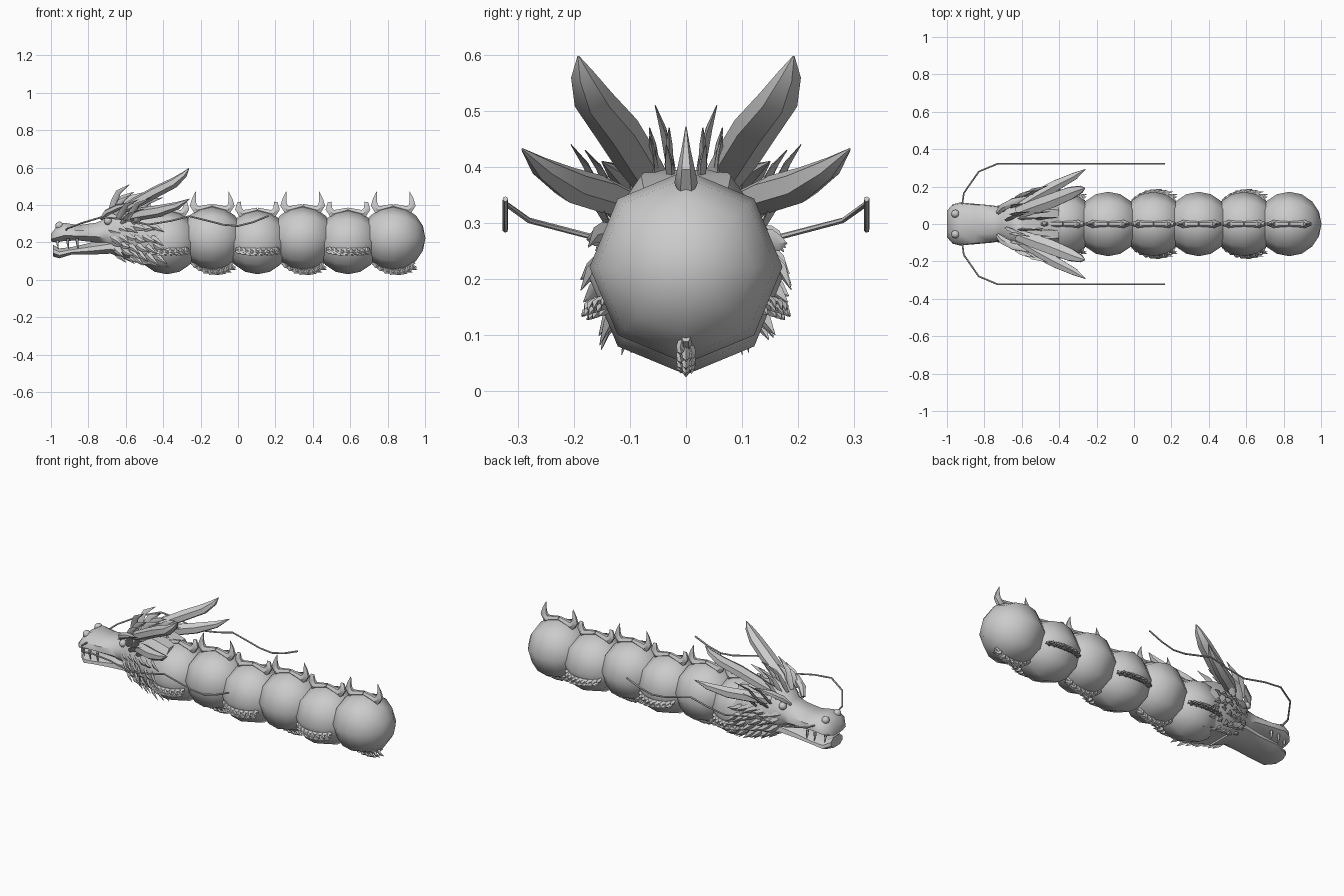
import bpy, bmesh, math, random
from mathutils import Vector, Matrix

if "Cube" in bpy.data.objects:
    bpy.data.objects.remove(bpy.data.objects["Cube"])

random.seed(4)


def finish(bm, name, angle=45):
    bmesh.ops.recalc_face_normals(bm, faces=bm.faces)
    me = bpy.data.meshes.new(name)
    bm.to_mesh(me)
    bm.free()
    ob = bpy.data.objects.new(name, me)
    bpy.context.collection.objects.link(ob)
    bpy.ops.object.select_all(action='DESELECT')
    bpy.context.view_layer.objects.active = ob
    ob.select_set(True)
    bpy.ops.object.shade_smooth_by_angle(angle=math.radians(angle))
    return ob


def loft(bm, rings):
    vs = [[bm.verts.new(p) for p in r] for r in rings]
    n = len(vs[0])
    for a, b in zip(vs, vs[1:]):
        for i in range(n):
            bm.faces.new((a[i], a[(i + 1) % n], b[(i + 1) % n], b[i]))
    bm.faces.new(vs[0])
    bm.faces.new(vs[-1])


def sweep(bm, pts, sizes, wide=(0, 0, 1), sides=6):
    """Tapered tube; sizes are (half width along 'wide', half thickness)."""
    pts = [Vector(p) for p in pts]
    rings = []
    for i, p in enumerate(pts):
        t = (pts[min(i + 1, len(pts) - 1)] - pts[max(i - 1, 0)]).normalized()
        h = t.cross(Vector(wide)).normalized()
        w = h.cross(t)
        a, b = sizes[i]
        rings.append([p + w * a * math.cos(2 * math.pi * k / sides)
                      + h * b * math.sin(2 * math.pi * k / sides) for k in range(sides)])
    loft(bm, rings)


def feather(bm, base, mid, tip, width, wide):
    sweep(bm, [base, (Vector(base) + Vector(mid)) / 2, mid, tip],
          [(width * .7, .006), (width, .008), (width * .75, .006), (.001, .001)], wide, 4)


def box_ring(x, w, z0, z1):
    h = z1 - z0
    half = [(.55 * w, z0), (w, z0 + .3 * h), (.95 * w, z0 + .65 * h), (.5 * w, z1)]
    return [Vector((x, y, z)) for y, z in half] + [Vector((x, -y, z)) for y, z in half[::-1]]


# Body spheres, dorsal spikes and feathered fins
R = .172
for i in range(6):
    even = i % 2
    c = Vector((-.38 + .242 * i, 0, .222 if even else .202))
    bm = bmesh.new()
    bmesh.ops.create_uvsphere(bm, u_segments=8, v_segments=8, radius=R,
                              matrix=Matrix.Translation(c) @ Matrix.Rotation(math.pi / 2, 4, 'Y'))
    finish(bm, f"body_segment_{i + 1}", 80)

    # saddle with a curved spike at each end
    bm = bmesh.new()
    tip = .25 if even else .215
    for s in (-1, 1):
        path = [(0, .172), (.05, .158), (.083, .15), (.102, .178), (.098, .21), (.088, tip)]
        size = [(.014, .014), (.017, .02), (.021, .026), (.015, .021), (.008, .012), (.001, .001)]
        sweep(bm, [c + Vector((s * x, 0, z)) for x, z in path], size, (0, 1, 0), 6)
    finish(bm, f"dorsal_spikes_{i + 1}")

    # fins: underneath on even segments, on both sides on odd ones
    bm = bmesh.new()
    a = math.radians(17)
    normals = [Vector((0, 0, -1))] if even else [Vector((0, s * math.cos(a), -math.sin(a))) for s in (1, -1)]
    for n in normals:
        side = n.cross(Vector((1, 0, 0)))
        X = Vector((1, 0, 0))

        def on_arc(t, r):
            return c + X * math.sin(t) * r + n * math.cos(t) * r
        arc = [math.radians(-42 + 14 * k) for k in range(7)]
        sweep(bm, [on_arc(t, R - .006) for t in arc],
              [(.006 + .01 * math.cos(t * 1.8), .014) for t in arc], side, 6)
        for row in (-1, 0, 1):
            for k in range(8):
                t = math.radians(-40 + 10.5 * k + 3 * row)
                b = on_arc(t, R - .01) + side * row * .008
                ln = .042 if row == 0 else .032
                down = Vector((0, 0, -.012)) if not even else Vector((0, 0, 0))
                m = b + n * ln * .65 + X * ln * .3 + down * .5 + side * row * .002
                feather(bm, b, m, b + n * ln * .75 + X * ln * .95 + down, .012, X)
    finish(bm, f"fin_{i + 1}")

# Skull and upper jaw
bm = bmesh.new()
loft(bm, [box_ring(*r) for r in [
    (-1.0, .07, .205, .245), (-.97, .105, .2, .285), (-.93, .115, .208, .305),
    (-.85, .108, .21, .292), (-.76, .1, .2, .305), (-.71, .092, .18, .325),
    (-.66, .125, .15, .385), (-.58, .14, .11, .395), (-.48, .16, .085, .385),
    (-.40, .15, .08, .36)]])
finish(bm, "skull")

# Lower jaw
bm = bmesh.new()
loft(bm, [box_ring(*r) for r in [
    (-.99, .055, .125, .188), (-.955, .085, .115, .168), (-.89, .1, .135, .175),
    (-.78, .095, .135, .2), (-.68, .1, .14, .22), (-.58, .12, .1, .22)]])
finish(bm, "lower_jaw")

# Nostrils, eyes and brows
bm = bmesh.new()
for s in (1, -1):
    for x, y, z, r in ((-.955, .055, .29, .022), (-.695, .085, .315, .022)):
        bmesh.ops.create_icosphere(bm, subdivisions=2, radius=r,
                                   matrix=Matrix.Translation((x, s * y, z)))
    sweep(bm, [(-.73, s * .06, .325), (-.7, s * .09, .36), (-.64, s * .12, .39), (-.56, s * .15, .41)],
          [(.008, .012), (.018, .022), (.016, .022), (.001, .001)], (0, 0, 1), 6)
finish(bm, "nostrils_eyes_and_brows")

# Fangs
bm = bmesh.new()
for s in (1, -1):
    for x, y in ((-.965, .07), (-.91, .09), (-.86, .09)):
        sweep(bm, [(x, s * y, .22), (x, s * y, .195), (x + .005, s * y, .165)],
              [(.009, .009), (.007, .007), (.001, .001)], (0, 1, 0), 5)
finish(bm, "fangs")

# Big horns and lower horns
for s, nm in ((1, "left"), (-1, "right")):
    bm = bmesh.new()
    sweep(bm, [(-.62, s * .06, .37), (-.54, s * .09, .415), (-.44, s * .125, .47),
               (-.34, s * .165, .52), (-.285, s * .185, .565), (-.262, s * .192, .597)],
          [(.028, .035), (.03, .042), (.031, .044), (.028, .038), (.016, .022), (.002, .002)],
          (0, 0, 1), 6)
    finish(bm, f"{nm}_upper_horn", 40)
    bm = bmesh.new()
    sweep(bm, [(-.62, s * .09, .33), (-.52, s * .15, .352), (-.42, s * .205, .368),
               (-.32, s * .255, .398), (-.26, s * .292, .432)],
          [(.025, .025), (.033, .035), (.032, .033), (.02, .022), (.002, .002)], (0, 0, 1), 6)
    finish(bm, f"{nm}_lower_horn", 40)

# Whiskers
bm = bmesh.new()
for s in (1, -1):
    path = [(-.92, .09, .265), (-.91, .165, .275), (-.83, .28, .305), (-.73, .322, .335),
            (-.62, .322, .325), (-.48, .322, .295), (-.36, .322, .315), (-.26, .322, .34),
            (-.17, .322, .318), (-.08, .322, .295), (.0, .322, .288), (.08, .322, .308), (.165, .322, .343)]
    sweep(bm, [(x, s * y, z) for x, y, z in path], [(.005, .005)] * len(path), (.1, .2, 1), 6)
finish(bm, "whiskers")

# Cheek mane: rows of drooping feathers
bm = bmesh.new()
for s in (1, -1):
    for row in range(6):
        for k in range(5):
            x = -.69 + .043 * row + .006 * k
            a = math.radians(72 + 17 * k + random.uniform(-4, 4))
            r = min(.12 + .014 * row, .165)
            o = Vector((0, s * math.sin(a), math.cos(a)))
            b = Vector((x, 0, .235)) + o * (r - .015) * (.95 if k < 4 else .8)
            ln = random.uniform(.85, 1.15)
            m = b + Vector((.035, 0, -.018)) * ln + o * .032
            t = b + Vector((.07, 0, -.03 + random.uniform(-.015, .01))) * ln + o * .045
            feather(bm, b, m, t, .019, (0, 0, 1))
finish(bm, "cheek_mane")

# Crown mane: upright tufts between and outside the horns
bm = bmesh.new()
for s in (1, -1):
    for x, y, z, l, h, out in ((-.68, .02, .37, .1, .14, .035), (-.655, .05, .37, .1, .1, .015),
                               (-.62, .03, .37, .13, .1, .0), (-.57, .055, .37, .12, .085, .01),
                               (-.54, .025, .36, .14, .08, .01), (-.66, .09, .35, .08, .1, .02),
                               (-.64, .12, .33, .11, .1, .06), (-.59, .14, .32, .13, .12, .065),
                               (-.56, .14, .3, .14, .08, .05), (-.62, .12, .3, .12, .08, .07)):
        b = Vector((x, s * y, z))
        m = b + Vector((l * .4, s * out * .6, h * .7))
        feather(bm, b, m, b + Vector((l, s * out, h)), .02, (1, 0, 0.3))
finish(bm, "crown_mane")
